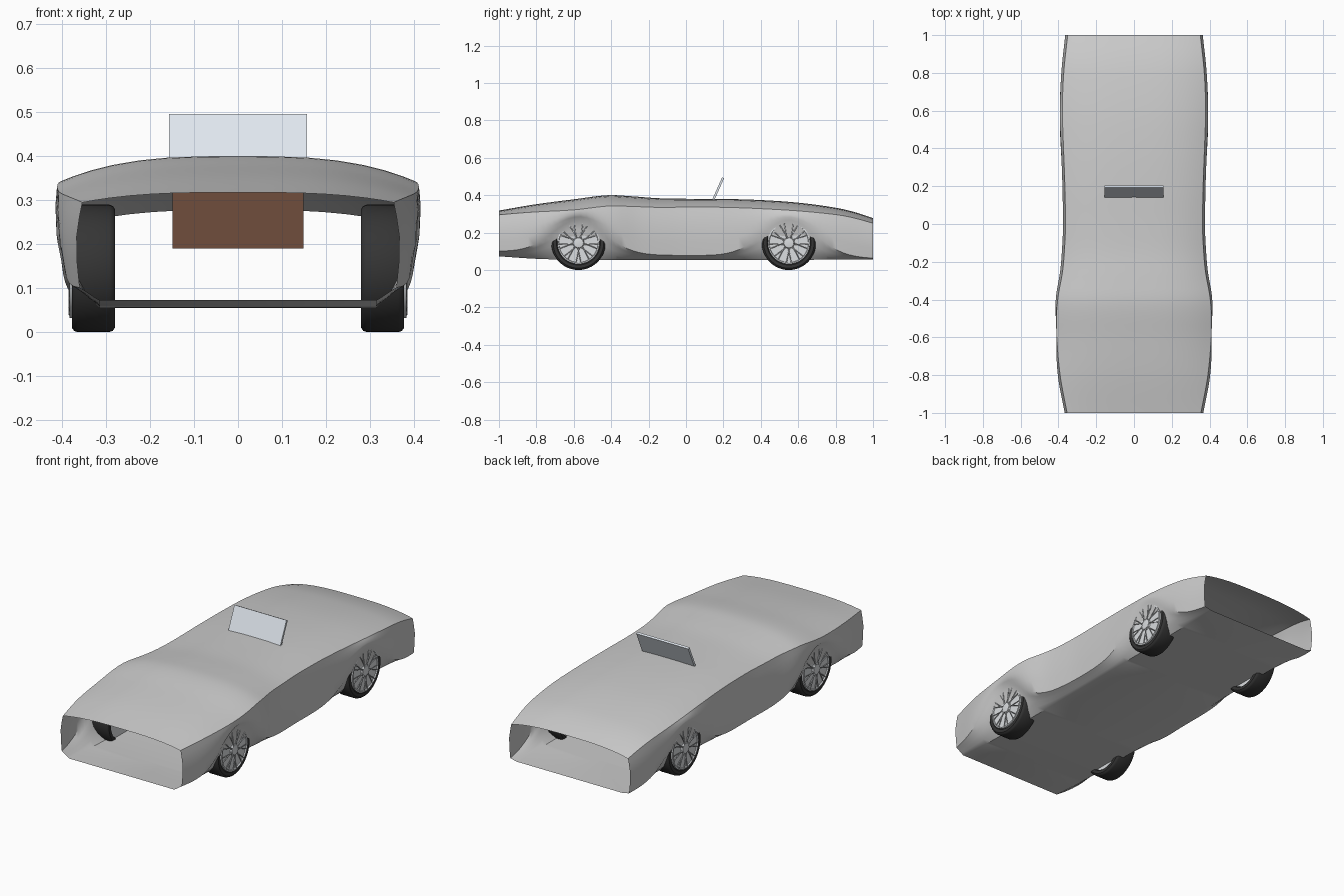
import bpy, bmesh, math
from mathutils import Vector, Matrix

if "Cube" in bpy.data.objects:
    bpy.data.objects.remove(bpy.data.objects["Cube"])

WHEEL_Y = (-0.575, 0.55)
R = 0.145


def material(name, rgb):
    m = bpy.data.materials.new(name)
    m.diffuse_color = (*rgb, 1)
    m.use_nodes = True
    m.node_tree.nodes["Principled BSDF"].inputs["Base Color"].default_value = m.diffuse_color
    return m


RUBBER = material("rubber", (0.035, 0.035, 0.035))
METAL = material("bright_metal", (0.7, 0.72, 0.74))
GLASS = material("glass", (0.75, 0.8, 0.86))
LEATHER = material("leather", (0.16, 0.075, 0.045))


def finish(bm, name, mat=None, angle=35):
    bmesh.ops.recalc_face_normals(bm, faces=bm.faces)
    me = bpy.data.meshes.new(name)
    bm.to_mesh(me)
    bm.free()
    ob = bpy.data.objects.new(name, me)
    bpy.context.collection.objects.link(ob)
    if mat:
        me.materials.append(mat)
    if angle:
        bpy.ops.object.select_all(action='DESELECT')
        bpy.context.view_layer.objects.active = ob
        ob.select_set(True)
        bpy.ops.object.shade_smooth_by_angle(angle=math.radians(angle))
    return ob


def spline(keys, y):
    """Smooth curve through (y, value) keys."""
    n = len(keys)
    i = 0
    while i < n - 2 and y > keys[i + 1][0]:
        i += 1

    def slope(k):
        a, b = keys[max(k - 1, 0)], keys[min(k + 1, n - 1)]
        return (b[1] - a[1]) / (b[0] - a[0])
    (y0, v0), (y1, v1) = keys[i], keys[i + 1]
    h = y1 - y0
    t = (y - y0) / h
    return ((2*t**3 - 3*t*t + 1) * v0 + (t**3 - 2*t*t + t) * h * slope(i)
            + (3*t*t - 2*t**3) * v1 + (t**3 - t*t) * h * slope(i + 1))


# Body guide curves along the length
TOP = [(-1, .318), (-.8, .352), (-.6, .378), (-.42, .4), (-.3, .395), (-.15, .384),
       (0, .381), (.2, .38), (.4, .374), (.6, .36), (.8, .333), (.9, .31), (1, .278)]
DROP = [(-1, .023), (-.55, .058), (0, .045), (.55, .045), (1, .028)]
WIDTH = [(-1, .368), (-.8, .405), (-.55, .425), (-.4, .418), (-.25, .392), (-.1, .38),
         (0, .377), (.2, .38), (.4, .387), (.6, .393), (.8, .386), (1, .365)]
SILL = [(-1, .1), (-.6, .085), (0, .078), (.6, .075), (1, .062)]
FLOOR = [(-1, .073), (-.8, .06), (-.6, .055), (1, .055)]


def section(y):
    top, drop, w = spline(TOP, y), spline(DROP, y), spline(WIDTH, y)
    sill, floor = spline(SILL, y), spline(FLOOR, y)
    b = max(math.exp(-((y - c) / 0.2) ** 2) for c in WHEEL_Y)
    zl = sill + (0.268 - sill) * b
    xl = (w - 0.008) * (1 - b) + 0.387 * b
    xf = 0.315
    xs = w - 0.014
    pts = [(0, top)]
    for t in (.2, .4, .55, .7, .82, .92, 1):
        pts.append((xs * t, top - drop * t ** 3))
    zs = top - drop
    for t, dx in ((.15, .006), (.4, .013), (.7, .012)):
        pts.append((xs + (xl - xs) * t * b + dx * (1 - .3 * b), zs + (zl - zs) * t))
    pts.append((xl, zl))
    xm = ((xf + xl) / 2) * (1 - b) + .374 * b
    pts += [((xl + xm) / 2, floor + (zl - floor) * .75),
            (xm, floor + (zl - floor) * .5),
            ((xm + xf) / 2 + .008 * b, floor + (zl - floor) * .22),
            (xf, floor), (0, floor)]
    return pts + [(-x, z) for x, z in pts[-2:0:-1]]


# Body: lofted shell, open at nose and tail
bm = bmesh.new()
N = 64
rings = []
for i in range(N + 1):
    y = -1 + 2 * i / N
    rings.append([bm.verts.new((x, y, z)) for x, z in section(y)])
for a, c in zip(rings, rings[1:]):
    for k in range(len(a)):
        j = (k + 1) % len(a)
        bm.faces.new((a[k], a[j], c[j], c[k]))
finish(bm, "body_shell")


def lathe_x(name, profile, mat, side, y, segs=48):
    """Revolve (x, radius) profile about the axle line."""
    bm = bmesh.new()
    vs = [bm.verts.new((x, 0, r)) for x, r in profile]
    es = [bm.edges.new(p) for p in zip(vs, vs[1:])]
    bmesh.ops.spin(bm, geom=vs + es, cent=(0, 0, 0), axis=(1, 0, 0),
                   angle=2 * math.pi, steps=segs)
    bmesh.ops.remove_doubles(bm, verts=bm.verts, dist=1e-5)
    for v in bm.verts:
        v.co = Vector((v.co.x * side, v.co.y + y, v.co.z + R))
    return finish(bm, name, mat)


def spokes(name, side, y):
    bm = bmesh.new()
    for i in range(18):
        a = 2 * math.pi * i / 18
        e = a + (0.3 if i % 2 else -0.3)
        p = Vector((.384, .025 * math.cos(a), .025 * math.sin(a)))
        q = Vector((.384, .106 * math.cos(e), .106 * math.sin(e)))
        m = Matrix.Translation((p + q) / 2) @ (q - p).to_track_quat('Z', 'Y').to_matrix().to_4x4()
        bmesh.ops.create_cone(bm, cap_ends=True, segments=6, radius1=.0025,
                              radius2=.0025, depth=(q - p).length, matrix=m)
    for v in bm.verts:
        v.co = Vector((v.co.x * side, v.co.y + y, v.co.z + R))
    return finish(bm, name, METAL)


# Wheels
TYRE = [(.29, .112), (.28, .118), (.28, .135), (.285, .142), (.293, .145), (.365, .145),
        (.373, .142), (.378, .135), (.378, .118), (.372, .112), (.29, .112)]
RIM = [(.29, 0), (.29, .113), (.383, .113), (.384, .106), (.378, .104), (.376, .03),
       (.386, .026), (.388, .015), (.388, 0)]
for side, sn in ((1, "right"), (-1, "left")):
    for y, yn in zip(WHEEL_Y, ("front", "rear")):
        lathe_x(f"{yn}_{sn}_tyre", TYRE, RUBBER, side, y)
        lathe_x(f"{yn}_{sn}_rim", RIM, METAL, side, y)
        spokes(f"{yn}_{sn}_spokes", side, y)


def box(name, size, loc, mat, tilt=0):
    bm = bmesh.new()
    m = Matrix.Translation(loc) @ Matrix.Rotation(tilt, 4, 'X') @ Matrix.Diagonal((*size, 1))
    bmesh.ops.create_cube(bm, size=1, matrix=m)
    return finish(bm, name, mat, 0)


# Raked windscreen and the bench inside the shell
box("windscreen", (.313, .012, .13), (0, .172, .434), GLASS, math.radians(-24))
box("seat", (.297, .2, .145), (0, .33, .2625), LEATHER)
